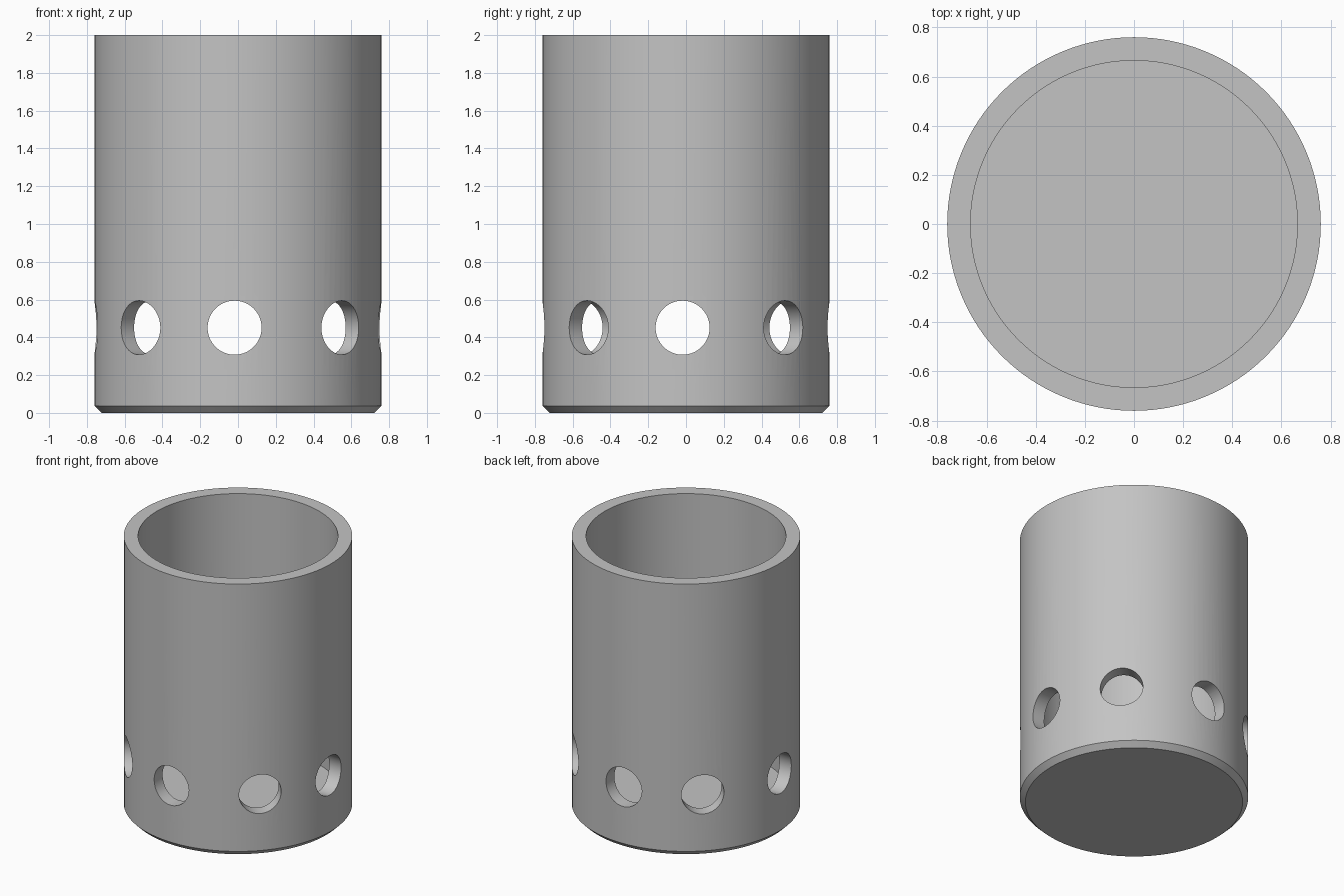
import bpy, bmesh
from math import pi, radians
from mathutils import Matrix, Vector

default = bpy.data.objects.get("Cube")
if default:
    bpy.data.objects.remove(default, do_unlink=True)

OUTER, INNER, HEIGHT = 0.76, 0.665, 2.0
FLOOR, CHAMFER = 0.14, 0.037
HOLE_RADIUS, HOLE_Z, HOLE_SHIFT = 0.143, 0.451, 0.018

grey = bpy.data.materials.new("plain grey")
grey.use_nodes = True
colour = (0.55, 0.55, 0.55, 1)
grey.diffuse_color = colour
grey.node_tree.nodes["Principled BSDF"].inputs["Base Color"].default_value = colour


def add_object(name, bm):
    bmesh.ops.recalc_face_normals(bm, faces=bm.faces)
    mesh = bpy.data.meshes.new(name)
    bm.to_mesh(mesh)
    bm.free()
    mesh.materials.append(grey)
    obj = bpy.data.objects.new(name, mesh)
    bpy.context.collection.objects.link(obj)
    return obj


# Cup: wall, chamfered foot and floor turned from one profile
bm = bmesh.new()
profile = [(0, 0), (OUTER - CHAMFER, 0), (OUTER, CHAMFER), (OUTER, HEIGHT),
           (INNER, HEIGHT), (INNER, FLOOR), (0, FLOOR)]
verts = [bm.verts.new((r, 0, z)) for r, z in profile]
edges = [bm.edges.new(pair) for pair in zip(verts, verts[1:])]
bmesh.ops.spin(bm, geom=verts + edges, cent=(0, 0, 0), axis=(0, 0, 1),
               angle=2 * pi, steps=128, use_merge=True)
bmesh.ops.remove_doubles(bm, verts=bm.verts, dist=1e-4)
cup = add_object("perforated_cup", bm)

# Drills: four slightly off-centre axes, each piercing both sides of the wall
bm = bmesh.new()
for angle in (90, 180, 225, 315):
    for side in (-1, 1):
        place = (Matrix.Rotation(radians(angle), 4, "Z")
                 @ Matrix.Translation(Vector((side * 0.72, HOLE_SHIFT, HOLE_Z)))
                 @ Matrix.Rotation(pi / 2, 4, "Y"))
        bmesh.ops.create_cone(bm, cap_ends=True, segments=64, radius1=HOLE_RADIUS,
                              radius2=HOLE_RADIUS, depth=0.4, matrix=place)
drills = add_object("hole_drills", bm)
drills.hide_render = True

# Cut the holes and keep only the finished cup
cut = cup.modifiers.new("holes", "BOOLEAN")
cut.operation = "DIFFERENCE"
cut.solver = "EXACT"
cut.object = drills
bpy.context.view_layer.update()
graph = bpy.context.evaluated_depsgraph_get()
finished = bpy.data.meshes.new_from_object(cup.evaluated_get(graph))
cup.modifiers.clear()
cup.data = finished
bpy.data.objects.remove(drills, do_unlink=True)

# Smooth curved walls with crisp rims
bpy.ops.object.select_all(action="DESELECT")
cup.select_set(True)
bpy.context.view_layer.objects.active = cup
bpy.ops.object.shade_smooth_by_angle(angle=radians(30))
